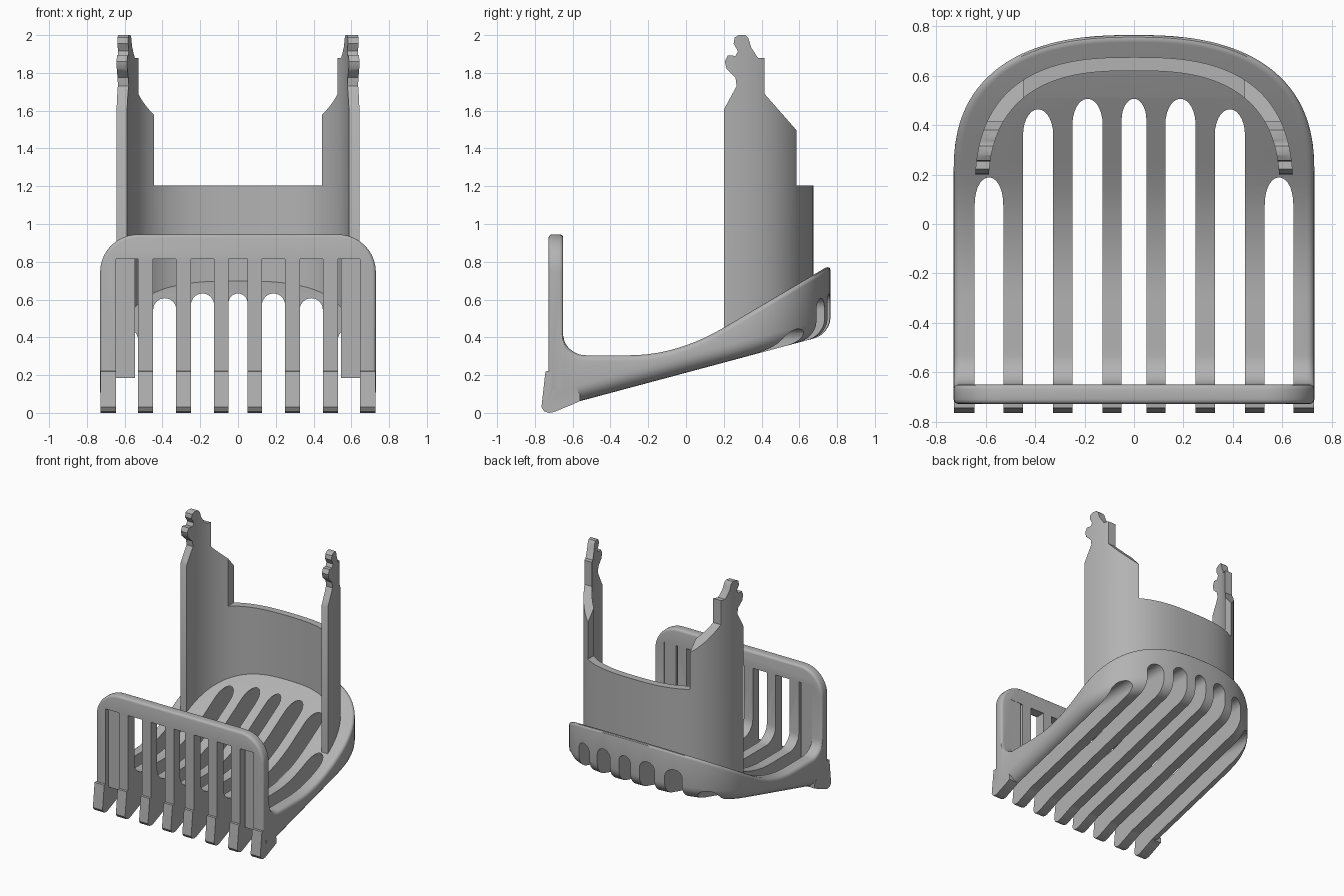
import bpy, bmesh, math

if "Cube" in bpy.data.objects:
    bpy.data.objects.remove(bpy.data.objects["Cube"])

grey = bpy.data.materials.new("plastic_grey")
grey.diffuse_color = (0.45, 0.45, 0.45, 1)
grey.use_nodes = True
grey.node_tree.nodes["Principled BSDF"].inputs["Base Color"].default_value = grey.diffuse_color


def make(name, verts, faces):
    me = bpy.data.meshes.new(name)
    me.from_pydata(verts, [], faces)
    bm = bmesh.new()
    bm.from_mesh(me)
    bmesh.ops.remove_doubles(bm, verts=bm.verts, dist=1e-5)
    bmesh.ops.recalc_face_normals(bm, faces=bm.faces)
    bm.to_mesh(me)
    bm.free()
    me.materials.append(grey)
    ob = bpy.data.objects.new(name, me)
    bpy.context.collection.objects.link(ob)
    return ob


def prism(name, pts, axis, a, b):
    """Extrude a closed 2D profile along an axis from a to b."""
    place = {"x": lambda p, h: (h, *p), "y": lambda p, h: (p[0], h, p[1]),
             "z": lambda p, h: (*p, h)}[axis]
    n = len(pts)
    verts = [place(p, h) for h in (a, b) for p in pts]
    faces = [tuple(range(n)), tuple(range(2 * n - 1, n - 1, -1))]
    faces += [(i, (i + 1) % n, (i + 1) % n + n, i + n) for i in range(n)]
    return make(name, verts, faces)


def apply(ob):
    dg = bpy.context.evaluated_depsgraph_get()
    me = bpy.data.meshes.new_from_object(ob.evaluated_get(dg))
    ob.modifiers.clear()
    ob.data = me


def boolean(ob, other, op):
    m = ob.modifiers.new("bool", "BOOLEAN")
    m.operation, m.object, m.solver = op, other, "EXACT"
    apply(ob)
    bpy.data.objects.remove(other)


def bevel(ob, width, segments=3):
    m = ob.modifiers.new("bevel", "BEVEL")
    m.width, m.segments, m.limit_method, m.angle_limit = width, segments, "ANGLE", math.radians(50)
    apply(ob)


def arc(cx, cy, r, a0, a1, n=10):
    return [(cx + r * math.cos(math.radians(a0 + (a1 - a0) * i / n)),
             cy + r * math.sin(math.radians(a0 + (a1 - a0) * i / n))) for i in range(n + 1)]


def oval(a, b, y0, n, steps):
    """Quarter of a squarish oval, from the side to the back centre."""
    out = []
    for i in range(steps + 1):
        t = math.pi / 2 * i / steps
        out.append((a * max(0, math.cos(t)) ** (2 / n) if i < steps else 0.0,
                    y0 + b * math.sin(t) ** (2 / n)))
    return out


def bottom(y):
    return 0.06 + 0.268 * (y + 0.57)


def top(y):
    if y < -0.53:
        return 0.43 - math.sqrt(max(0, 0.125 ** 2 - (y + 0.53) ** 2))
    if y < -0.3:
        return 0.305
    return 0.305 + 0.585 * (y + 0.3) ** 2 if y < 0.2 else 0.451 + 0.59 * (y - 0.2)


# Base: sloping tray lofted from rings, rounded below and along the rim
half = [(0.73, -0.69)] + [(0.73, -0.655 + 0.0125 * i) for i in range(11)]
half += [(0.73, -0.5 + 0.05 * i) for i in range(14)] + oval(0.73, 0.565, 0.2, 2.5, 32)


def ring(inset, height):
    pts = []
    for i, (x, y) in enumerate(half):
        p, q = half[max(i - 1, 0)], half[min(i + 1, len(half) - 1)]
        tx, ty = q[0] - p[0], q[1] - p[1]
        if i == len(half) - 1:
            tx, ty = -1, 0
        d = math.hypot(tx, ty)
        x, y = x - inset * ty / d, y + inset * tx / d
        pts.append((x, y, height(y)))
    return pts + [(-x, y, z) for x, y, z in reversed(pts[:-1])]


rings = []
R, r = 0.085, 0.03
for i in range(7):
    a = math.pi / 2 * i / 6
    rings.append(ring(R * (1 - math.sin(a)), lambda y: bottom(y) + R * (1 - math.cos(a))))
for i in range(5):
    a = math.pi / 2 * i / 4
    rings.append(ring(r * (1 - math.cos(a)), lambda y: top(y) - r * (1 - math.sin(a))))
n, k = len(rings[0]), len(rings)
faces = [(j * n + i, j * n + (i + 1) % n, (j + 1) * n + (i + 1) % n, (j + 1) * n + i)
         for j in range(k - 1) for i in range(n)]
for o in (0, (k - 1) * n):
    faces += [(o + i, o + i + 1, o + n - 2 - i, o + n - 1 - i) for i in range(n // 2 - 1)]
    faces.append((o + n // 2 - 1, o + n // 2, o + n // 2 + 1))
comb = make("comb_base", [v for rg in rings for v in rg], faces)

# Upright front frame with rounded top corners
corner = arc(0.53, 0.745, 0.2, 0, 90)
frame = prism("front_frame", [(0.73, 0.12)] + corner + [(-x, z) for x, z in reversed(corner)]
              + [(-0.73, 0.12)], "y", -0.728, -0.65)
bevel(frame, 0.018)
boolean(comb, frame, "UNION")

# Pointed toe along the bottom front
toe = prism("toe", [(-0.56, 0.063), (-0.60, 0.045), (-0.70, 0.004), (-0.725, 0.0), (-0.75, 0.008),
                    (-0.765, 0.03), (-0.762, 0.06), (-0.744, 0.22), (-0.725, 0.222), (-0.66, 0.22),
                    (-0.56, 0.1)], "x", -0.729, 0.729)
boolean(comb, toe, "UNION")

# Arched slots run front to back and leave the bars between them
for cx, w, crown in ((0, 0.10, 0.632), (0.188, 0.122, 0.632), (0.388, 0.122, 0.607), (0.587, 0.116, 0.445)):
    for s in ((1, -1) if cx else (1,)):
        x = cx * s
        cut = prism("slot_cutter", [(x + w / 2, -0.2)] + arc(x, crown - w / 2, w / 2, 0, 180, 14)
                    + [(x - w / 2, -0.2)], "y", -0.9, 0.9)
        boolean(comb, cut, "DIFFERENCE")
        cut = prism("front_slot_cutter", [(x - w / 2, -0.2), (x + w / 2, -0.2), (x + w / 2, 0.815),
                                          (x - w / 2, 0.815)], "y", -0.9, -0.58)
        boolean(comb, cut, "DIFFERENCE")
parts = [comb]

# Thin webs nearly closing the outermost front slots
for s, side in ((1, "right"), (-1, "left")):
    a, b = sorted((s * 0.545, s * 0.66))
    parts.append(prism(side + "_web", [(a, 0.185), (b, 0.185), (b, 0.83), (a, 0.83)], "y", -0.69, -0.652))

# Curved back wall, cut to its stepped side outline
outer, inner = oval(0.645, 0.575, 0.1, 2.7, 40), oval(0.59, 0.52, 0.1, 2.7, 40)
loop = outer + [(-x, y) for x, y in reversed(outer[:-1])]
loop += [(-x, y) for x, y in inner] + list(reversed(inner[:-1]))
wall = prism("back_wall", loop, "z", 0.3, 2.1)
outline = [(0.2, 0.42), (0.2, 1.605), (0.268, 1.73), (0.262, 1.775), (0.215, 1.82), (0.205, 1.86),
           (0.222, 1.893), (0.262, 1.89), (0.275, 1.915), (0.252, 1.955), (0.258, 1.988), (0.28, 2.0),
           (0.315, 2.0), (0.33, 1.985), (0.345, 1.935), (0.38, 1.88), (0.415, 1.88), (0.415, 1.69),
           (0.7, 1.365), (0.7, 0.7)]
boolean(wall, prism("outline_cutter", outline, "x", -0.8, 0.8), "INTERSECT")
boolean(wall, prism("step_cutter", [(-0.445, 1.205), (0.445, 1.205), (0.445, 2.2), (-0.445, 2.2)],
                    "y", 0.3, 0.9), "DIFFERENCE")
parts.append(wall)

for ob in parts:
    bpy.ops.object.select_all(action="DESELECT")
    ob.select_set(True)
    bpy.context.view_layer.objects.active = ob
    bpy.ops.object.shade_smooth_by_angle(angle=math.radians(35))
